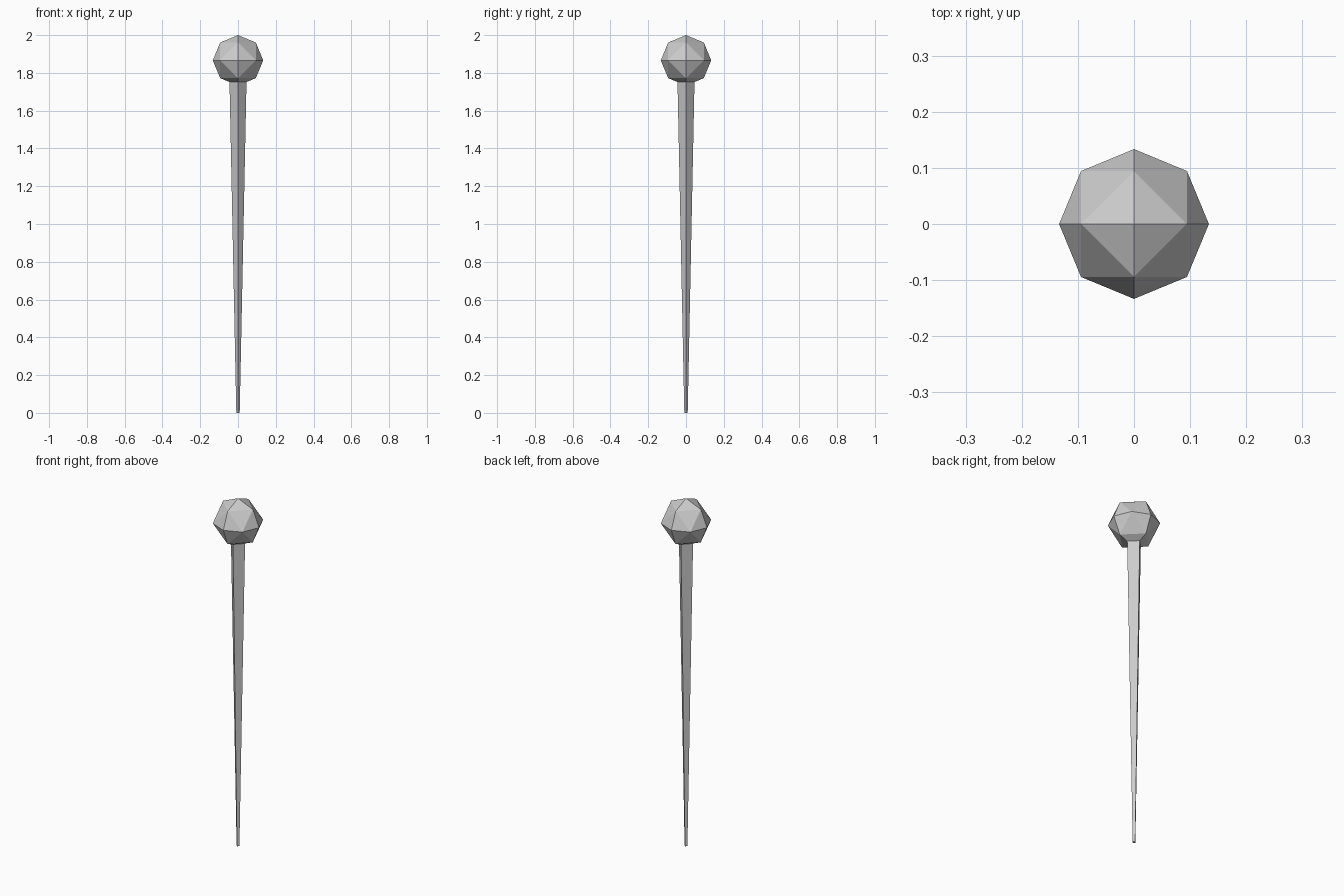
import bpy, bmesh
from itertools import product
from mathutils import Vector

if "Cube" in bpy.data.objects:
    bpy.data.objects.remove(bpy.data.objects["Cube"])

R = 0.1335             # head radius
CENTRE = Vector((0, 0, 2 - R))
NECK, TIP = 0.045, 0.009
NECK_Z = CENTRE.z - R + NECK * (2 ** 0.5 - 1)   # where shaft meets lower facets


def finish(name, bm):
    bmesh.ops.recalc_face_normals(bm, faces=bm.faces)
    mesh = bpy.data.meshes.new(name)
    bm.to_mesh(mesh)
    bm.free()
    bpy.context.collection.objects.link(bpy.data.objects.new(name, mesh))


def diamond(r, z):
    return [Vector(p) for p in ((r, 0, z), (0, r, z), (-r, 0, z), (0, -r, z))]


# Head: once-subdivided octahedron sphere, lower tip cut off at the neck
bm = bmesh.new()
for d in product((-1, 0, 1), repeat=3):
    if sum(map(abs, d)) in (1, 2) and d != (0, 0, -1):
        bm.verts.new(CENTRE + Vector(d).normalized() * R)
for p in diamond(NECK, NECK_Z):
    bm.verts.new(p)
bmesh.ops.convex_hull(bm, input=bm.verts)
neck = [f for f in bm.faces if all(v.co.z < NECK_Z + 1e-4 for v in f.verts)]
bmesh.ops.delete(bm, geom=neck, context='FACES')
finish("head", bm)

# Shaft: four-sided taper, open where it joins the head
bm = bmesh.new()
top = [bm.verts.new(p) for p in diamond(NECK, NECK_Z)]
low = [bm.verts.new(p) for p in diamond(TIP, 0)]
for i in range(4):
    j = (i + 1) % 4
    bm.faces.new((low[i], low[j], top[j], top[i]))
bm.faces.new(low[::-1])
finish("shaft", bm)
